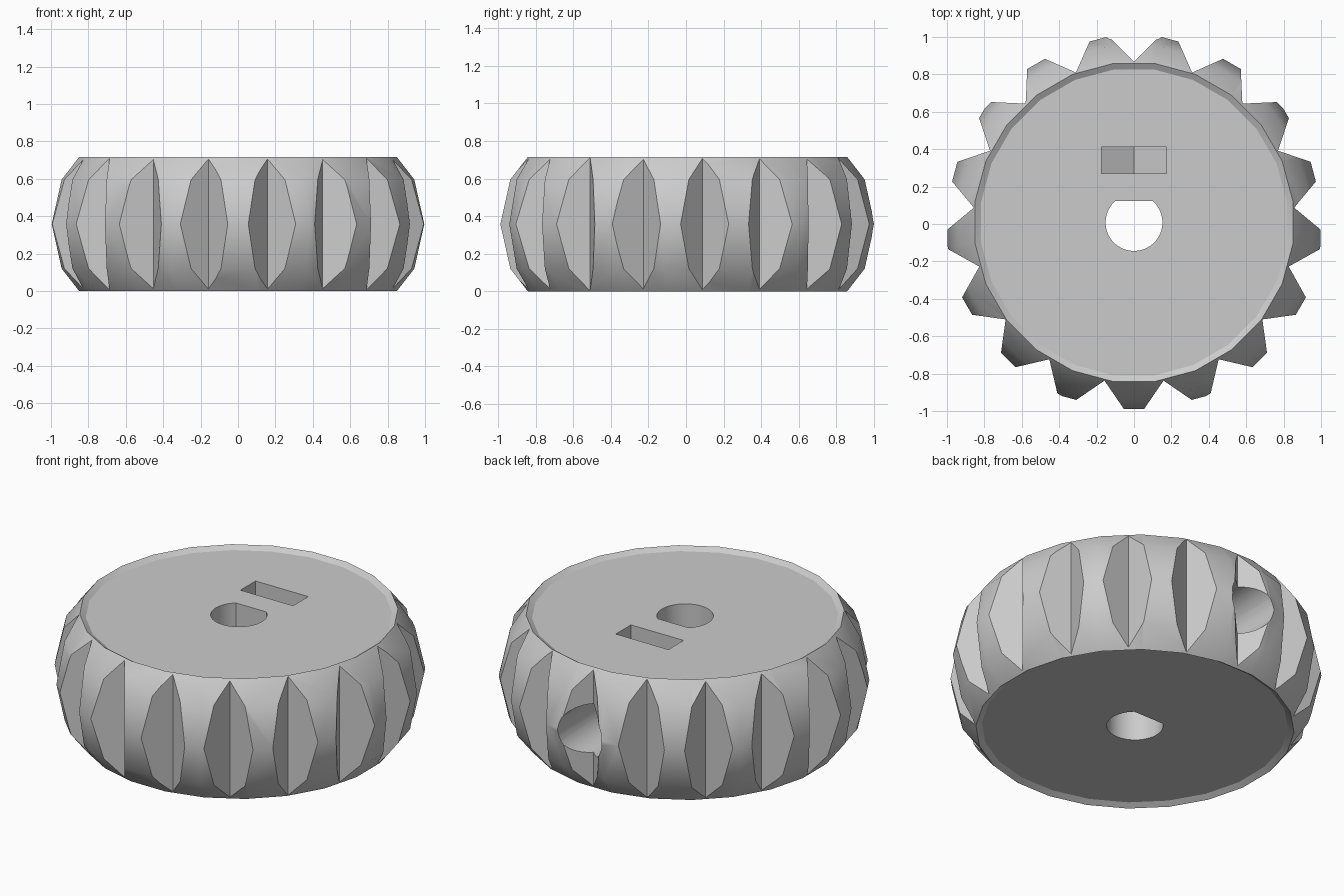
import bpy, bmesh
from math import sin, cos, pi, radians
from mathutils import Matrix, Vector

cube = bpy.data.objects.get("Cube")
if cube:
    bpy.data.objects.remove(cube, do_unlink=True)

CY = 0.008          # bore axis offset in y
HEIGHT = 0.715
MID = HEIGHT / 2
SIDES = 24
TEETH = 17

grey = bpy.data.materials.new("light_grey")
grey.use_nodes = True
grey.diffuse_color = (0.6, 0.6, 0.6, 1)
grey.node_tree.nodes["Principled BSDF"].inputs["Base Color"].default_value = (0.6, 0.6, 0.6, 1)


def finish(bm, name):
    bmesh.ops.recalc_face_normals(bm, faces=bm.faces)
    mesh = bpy.data.meshes.new(name)
    bm.to_mesh(mesh)
    bm.free()
    mesh.materials.append(grey)
    obj = bpy.data.objects.new(name, mesh)
    bpy.context.collection.objects.link(obj)
    return obj


def prism(bm, outline, depth, matrix):
    """Extrude a 2D outline along local z and place it with a matrix."""
    rings = [[bm.verts.new(matrix @ Vector((x, y, z))) for x, y in outline] for z in (0, depth)]
    bm.faces.new(rings[0])
    bm.faces.new(rings[1])
    for i in range(len(outline)):
        j = (i + 1) % len(outline)
        bm.faces.new((rings[0][i], rings[0][j], rings[1][j], rings[1][i]))


def circle(radius, count, phase=0.0):
    return [(radius * cos(2 * pi * i / count + phase), radius * sin(2 * pi * i / count + phase))
            for i in range(count)]


# Barrel shaped body, with a shallow sloped recess in each end
half = [(0.818, 0.695), (0.85, HEIGHT), (0.943, 0.595)]
profile = half + [(0.996, MID)] + [(r, HEIGHT - z) for r, z in reversed(half)]
bm = bmesh.new()
rings = []
for r, z in profile:
    outline = circle(r / cos(pi / SIDES), SIDES, pi / SIDES)
    rings.append([bm.verts.new((x, y + CY, z)) for x, y in outline])
for a, b in zip(rings, rings[1:]):
    for i in range(SIDES):
        j = (i + 1) % SIDES
        bm.faces.new((a[i], a[j], b[j], b[i]))
bm.faces.new(rings[0])
bm.faces.new(rings[-1])
knob = finish(bm, "grip_knob")

# Right-angled grooves between the teeth
bm = bmesh.new()
groove = [(0.86, 0), (1.03, -0.17), (1.03, 0.17)]
for k in range(TEETH):
    turn = Matrix.Rotation(pi / 2 + 2 * pi * k / TEETH, 4, 'Z')
    prism(bm, groove, 1, Matrix.Translation((0, CY, -0.1)) @ turn)
cutters = [finish(bm, "tooth_grooves")]

# Shaft bore with one flat side
bm = bmesh.new()
bore = [(x, min(y, 0.117)) for x, y in circle(0.152, 48, pi / 48) if abs(x) > 0.09 or y < 0.117]
prism(bm, bore, 1, Matrix.Translation((0, CY, -0.1)))
cutters.append(finish(bm, "shaft_bore"))

# Nut slot: open at the top, pointed hexagonal floor
along_y = Matrix.Rotation(radians(-90), 4, 'X') @ Matrix.Scale(-1, 4, (0, 1, 0))
bm = bmesh.new()
nut = [(-0.173, 0.6), (-0.173, -0.1), (0, -0.2), (0.173, -0.1), (0.173, 0.6)]
prism(bm, nut, 0.142, Matrix.Translation((0, 0.27, MID)) @ along_y)
cutters.append(finish(bm, "nut_slot"))

# Screw hole from the back, narrower between slot and bore
for name, radius, start, length in (("screw_hole", 0.145, 0.35, 0.8),
                                    ("inner_screw_hole", 0.1, 0.05, 0.28)):
    bm = bmesh.new()
    prism(bm, circle(radius, 32, pi / 32), length, Matrix.Translation((0, start, MID)) @ along_y)
    cutters.append(finish(bm, name))

# Cut the body and discard the cutters
bpy.context.view_layer.objects.active = knob
for cutter in cutters:
    cutter.hide_render = True
    mod = knob.modifiers.new(cutter.name, 'BOOLEAN')
    mod.operation = 'DIFFERENCE'
    mod.solver = 'EXACT'
    mod.object = cutter
    bpy.ops.object.modifier_apply(modifier=mod.name)
    bpy.data.objects.remove(cutter, do_unlink=True)

bpy.ops.object.select_all(action='DESELECT')
knob.select_set(True)
bpy.ops.object.shade_smooth_by_angle(angle=radians(30))
